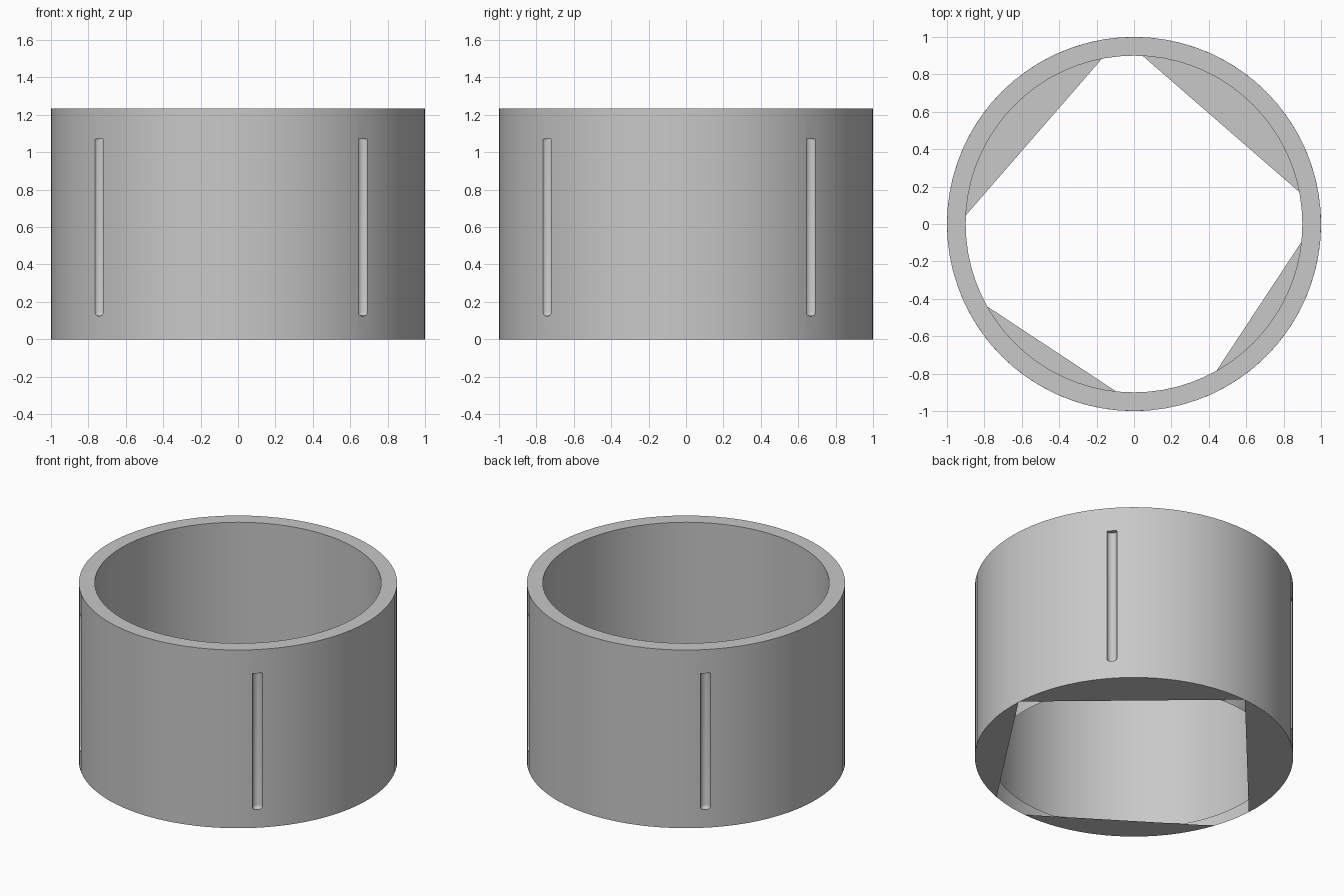
import bpy, bmesh
from math import cos, sin, acos, radians, pi
from mathutils import Matrix, Vector

SIDES = 72
OUTER, INNER, HEIGHT = 1.0, 0.9, 1.235

cube = bpy.data.objects.get("Cube")
if cube:
    bpy.data.objects.remove(cube, do_unlink=True)

grey = bpy.data.materials.new("plain_grey")
grey.use_nodes = True
colour = (0.58, 0.58, 0.58, 1)
grey.diffuse_color = colour
grey.node_tree.nodes["Principled BSDF"].inputs["Base Color"].default_value = colour


def add_object(name, bm):
    mesh = bpy.data.meshes.new(name)
    bm.to_mesh(mesh)
    bm.free()
    mesh.materials.append(grey)
    obj = bpy.data.objects.new(name, mesh)
    bpy.context.collection.objects.link(obj)
    return obj


def polar(radius, angle, z=0.0):
    return Vector((radius * cos(angle), radius * sin(angle), z))


# Ring wall: a rectangular section swept around the axis
bm = bmesh.new()
section = [(OUTER, 0), (OUTER, HEIGHT), (INNER, HEIGHT), (INNER, 0)]
loops = [[bm.verts.new(polar(r, 2 * pi * i / SIDES, z)) for r, z in section]
         for i in range(SIDES)]
for i, a in enumerate(loops):
    b = loops[(i + 1) % SIDES]
    for k in range(4):
        n = (k + 1) % 4
        bm.faces.new((a[k], b[k], b[n], a[n]))
bmesh.ops.recalc_face_normals(bm, faces=bm.faces)
ring = add_object("ring_wall", bm)

# Cutters for the four upright grooves
bm = bmesh.new()
low, high = 0.125, 1.07
for k in range(4):
    place = Matrix.Translation(polar(OUTER, radians(42 + 90 * k), (low + high) / 2))
    bmesh.ops.create_cone(bm, cap_ends=True, segments=20, radius1=0.032,
                          radius2=0.032, depth=high - low, matrix=place)
rim = [e for e in bm.edges if all(v.co.z < low + 0.01 for v in e.verts)]
bmesh.ops.bevel(bm, geom=rim, offset=0.02, segments=3, profile=0.5, affect='EDGES')
cutter = add_object("groove_cutter", bm)
cutter.hide_render = True

cut = ring.modifiers.new("grooves", 'BOOLEAN')
cut.operation = 'DIFFERENCE'
cut.solver = 'EXACT'
cut.object = cutter
bpy.ops.object.select_all(action='DESELECT')
ring.select_set(True)
bpy.context.view_layer.objects.active = ring
bpy.ops.object.modifier_apply(modifier=cut.name)
bpy.data.objects.remove(cutter, do_unlink=True)

# Open the underside of the wall, then shade it
bm = bmesh.new()
bm.from_mesh(ring.data)
under = [f for f in bm.faces if f.calc_center_median().z < 0.001]
bmesh.ops.delete(bm, geom=under, context='FACES')
bm.to_mesh(ring.data)
bm.free()
bpy.ops.object.shade_smooth_by_angle(angle=radians(30))

# Flat base sheets, each a slice of the disc beyond a straight chord
bm = bmesh.new()
for direction, distance in ((49, 0.709), (139, 0.709), (-33.4, 0.8), (-123.4, 0.8)):
    mid, half = radians(direction), acos(distance)
    steps = 20
    bm.faces.new([bm.verts.new(polar(OUTER, mid - half + 2 * half * i / steps))
                  for i in range(steps + 1)])
bmesh.ops.reverse_faces(bm, faces=bm.faces)
add_object("base_sheets", bm)
